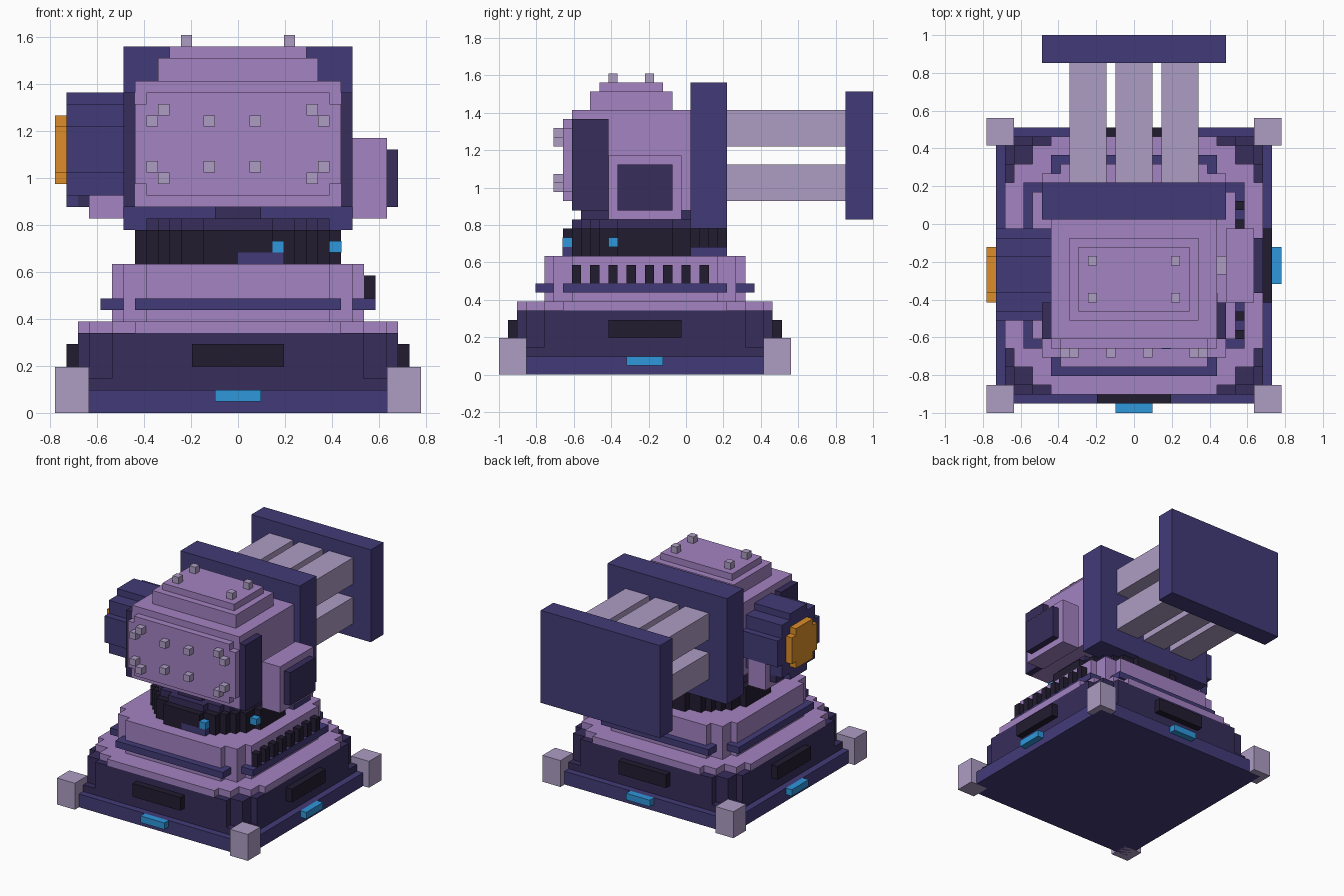
import bpy, bmesh, math

if "Cube" in bpy.data.objects:
    bpy.data.objects.remove(bpy.data.objects["Cube"])

V = 2 / 41            # one block unit
Y0 = -1 + 16 * V      # turret axis in y


def material(name, hexcode):
    rgb = [int(hexcode[i:i + 2], 16) / 255 for i in (0, 2, 4)]
    lin = [((c + 0.055) / 1.055) ** 2.4 if c > 0.04 else c / 12.92 for c in rgb]
    m = bpy.data.materials.new(name)
    m.diffuse_color = (*lin, 1)
    m.use_nodes = True
    m.node_tree.nodes["Principled BSDF"].inputs["Base Color"].default_value = m.diffuse_color
    return m


PINK = material("mauve", "A383C2")
NAVY = material("navy", "423B78")
DARK = material("dark_purple", "372D5B")
BLACK = material("near_black", "221C30")
LILAC = material("lilac", "AE9DC4")
ORANGE = material("orange", "DC8D29")
BLUE = material("blue", "2E97DC")


def finish(name, bm, mat):
    bmesh.ops.recalc_face_normals(bm, faces=bm.faces)
    for v in bm.verts:
        v.co = (v.co.x * V, v.co.y * V + Y0, v.co.z * V)
    me = bpy.data.meshes.new(name)
    bm.to_mesh(me)
    bm.free()
    me.materials.append(mat)
    ob = bpy.data.objects.new(name, me)
    bpy.context.collection.objects.link(ob)


def boxes(name, mat, *spans):
    """One object from boxes given as x0, x1, y0, y1, z0, z1 in block units."""
    bm = bmesh.new()
    for x0, x1, y0, y1, z0, z1 in spans:
        for v in bmesh.ops.create_cube(bm, size=1)["verts"]:
            v.co = (x1 if v.co.x > 0 else x0, y1 if v.co.y > 0 else y0,
                    z1 if v.co.z > 0 else z0)
    finish(name, bm, mat)


def stepped(name, mat, steps, lo, hi, axis="z", centre=(0, 0)):
    """Extrude a stepped-corner outline; steps are half sizes (a shrinking, b growing)."""
    corner = []
    for i, (a, b) in enumerate(steps):
        if i:
            corner.append((a, steps[i - 1][1]))
        corner.append((a, b))
    back = corner[::-1]
    outline = (corner + [(-a, b) for a, b in back] + [(-a, -b) for a, b in corner]
               + [(a, -b) for a, b in back])
    place = {"z": lambda a, b, t: (a, b, t), "x": lambda a, b, t: (t, a, b),
             "y": lambda a, b, t: (a, t, b)}[axis]
    bm = bmesh.new()
    rings = [[bm.verts.new(place(a + centre[0], b + centre[1], t)) for a, b in outline]
             for t in (lo, hi)]
    n = len(outline)
    for ring in rings:
        bm.faces.new(ring)
    for i in range(n):
        j = (i + 1) % n
        bm.faces.new((rings[0][i], rings[0][j], rings[1][j], rings[1][i]))
    finish(name, bm, mat)


def round_steps(r):
    widths = {}
    for b in range(1, r + 1):
        widths[round(math.sqrt(r * r - (b - 0.5) ** 2))] = b
    return sorted(widths.items(), reverse=True)


def four_sides(half, near, far, z0, z1):
    return [(-half, half, -far, -near, z0, z1), (-half, half, near, far, z0, z1),
            (-far, -near, -half, half, z0, z1), (near, far, -half, half, z0, z1)]


# Base plate, feet and dark hull
boxes("base_plate", NAVY, (-15, 15, -15, 15, 0, 2))
boxes("feet", LILAC, *[(x, x + 3, y, y + 3, 0, 4) for x in (-16, 13) for y in (-16, 13)])
stepped("hull_skirt", DARK, [(14, 13), (13, 14)], 2, 3)
stepped("hull", DARK, [(14, 11), (13, 13), (11, 14)], 3, 7)
stepped("hull_deck", PINK, [(14, 9), (13, 11), (11, 13), (9, 14)], 7, 8)
boxes("hull_vents", BLACK, *four_sides(4, 14, 15, 4, 6))
boxes("base_lights", BLUE, *four_sides(2, 15, 16, 1, 2))

# Upper tier with trim band and a row of slots on the right
stepped("upper_tier", PINK, [(11, 8), (10, 10), (8, 11)], 8, 13)
stepped("tier_trim", NAVY, [(12, 9), (9, 12)], 9, 10)
boxes("side_slots", BLACK, *[(11, 12, y, y + 1, 10, 12) for y in range(-8, 8, 2)])

# Rotating ring and neck
stepped("turntable_ring", BLACK, round_steps(9), 13, 16)
boxes("ring_patches", NAVY, (0, 4, -9.02, -8, 13, 14), (8, 9.02, 5, 9, 13, 14))
boxes("ring_lights", BLUE, (3, 4, -9.05, -8, 14, 15), (8, 9.05, -4, -3, 14, 15))
stepped("neck_disc", DARK, round_steps(8), 16, 17)
boxes("neck_block", DARK, (-2, 2, -7, 5, 17, 18))

# Head with front armour, cheek plates and stepped cap
boxes("head", PINK, (-9, 9, -8, 5, 18, 29))
stepped("front_armour", PINK, [(9, 3.5), (8, 4.5)], -9, -8, "y", (0, 23.5))
boxes("cheek_plates", DARK, (9, 10, -8, -4, 18, 28), (-10, -9, -8, -4, 18, 28))
boxes("head_cap_lower", PINK, (-7, 7, -6, 3, 29, 31))
boxes("head_cap_upper", PINK, (-6, 6, -5, 2, 31, 32))
boxes("cap_bolts", LILAC, *[(x, x + 1, y, y + 1, 32, 33) for x in (-5, 4) for y in (-4, 0)])
bolts = [(x, z) for x in (-8, -3, 1, 7) for z in (21, 25)]
bolts += [(x, z) for x in (-7, 6) for z in (20, 26)]
boxes("armour_bolts", LILAC, *[(x, x + 1, -10, -9, z, z + 1) for x, z in bolts])

# Side pods on both sides
for side, s in (("right", 1), ("left", -1)):
    def span(a, b):
        return (min(a * s, b * s), max(a * s, b * s))
    boxes(side + "_pod_axle", LILAC, (*span(9, 10), -1, 1, 20, 22))
    boxes(side + "_pod", PINK, (*span(10, 13), -4, 4, 17, 24))
    boxes(side + "_pod_cover", DARK, (*span(13, 14), -3, 3, 18, 23))

# Round sensor drum on the left with orange lens
stepped("sensor_drum", NAVY, [(5, 2), (4, 4), (2, 5)], -15, -9, "x", (-1, 23))
stepped("sensor_lens", ORANGE, [(3, 2), (2, 3)], -16, -15, "x", (-1, 23))

# Rear barrel cluster between two plates
boxes("barrel_mount", NAVY, (-10, 10, 5, 9, 16, 32))
boxes("barrels", LILAC, *[(x, x + 4, 9, 22, z, z + 4) for x in (-7, -2, 3) for z in (19, 25)])
boxes("barrel_end_plate", NAVY, (-10, 10, 22, 25, 17, 31))
